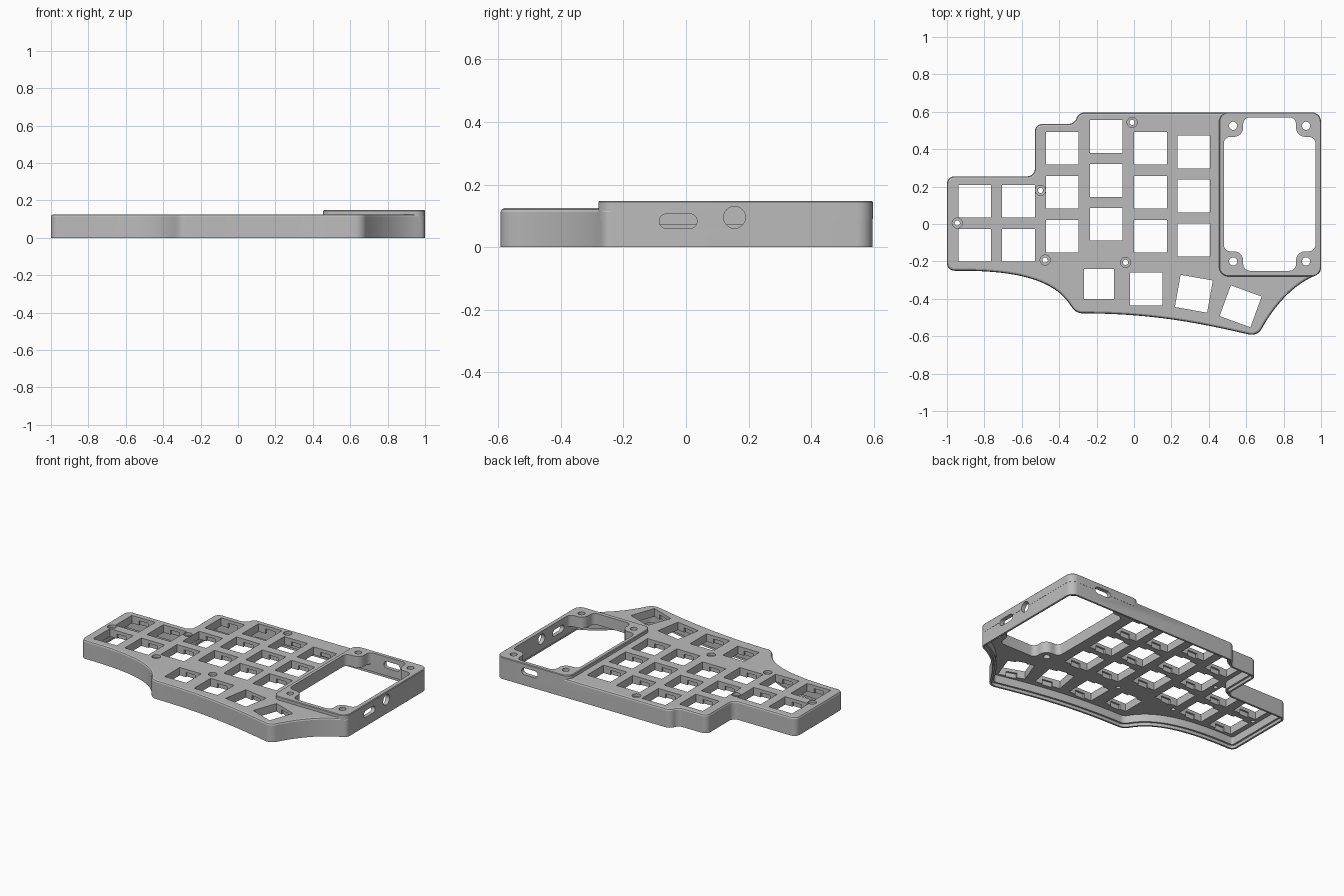
import bpy, bmesh, math
from mathutils import Matrix, Vector
from mathutils.geometry import interpolate_bezier

if "Cube" in bpy.data.objects:
    bpy.data.objects.remove(bpy.data.objects["Cube"])

grey = bpy.data.materials.new("plain grey")
grey.use_nodes = True
colour = (0.5, 0.5, 0.5, 1)
grey.diffuse_color = colour
grey.node_tree.nodes["Principled BSDF"].inputs["Base Color"].default_value = colour


# ---- 2D profile helpers (counter-clockwise loops) ----
def rounded(corners, steps=8):
    """Round every (x, y, radius) corner; radius 0 keeps the point."""
    out = []
    for i, (x, y, r) in enumerate(corners):
        p = Vector((x, y))
        if r == 0:
            out.append(p)
            continue
        a = (Vector(corners[i - 1][:2]) - p).normalized()
        b = (Vector(corners[(i + 1) % len(corners)][:2]) - p).normalized()
        half = a.angle(b) / 2
        centre = p + (a + b).normalized() * (r / math.sin(half))
        reach = r / math.tan(half)
        start, end = p + a * reach - centre, p + b * reach - centre
        sweep = start.angle_signed(end)
        for k in range(steps + 1):
            out.append(centre + Matrix.Rotation(-sweep * k / steps, 2) @ start)
    return out


def curve(*pts):
    pts = [Vector((x, y, 0)) for x, y in pts]
    return [(p.x, p.y, 0) for p in interpolate_bezier(*pts, 20)]


def inset(loop, d):
    out = []
    for i, p in enumerate(loop):
        a = (p - loop[i - 1]).normalized()
        b = (loop[(i + 1) % len(loop)] - p).normalized()
        n = Vector((-a.y - b.y, a.x + b.x)).normalized()
        out.append(p + n * d / max(0.5, n.dot(Vector((-a.y, a.x)))))
    return out


def box(x0, y0, x1, y1, r=0):
    return rounded([(x0, y0, r), (x1, y0, r), (x1, y1, r), (x0, y1, r)])


def circle(x, y, r, n=24):
    return [Vector((x + r * math.cos(t * math.tau / n), y + r * math.sin(t * math.tau / n)))
            for t in range(n)]


# ---- 3D helpers ----
def loft(bm, layers, matrix=Matrix()):
    """Stack (loop, z) layers into a closed solid."""
    rings = [[bm.verts.new(matrix @ Vector((p.x, p.y, z))) for p in loop] for loop, z in layers]
    n = len(rings[0])
    bm.faces.new(rings[0][::-1])
    bm.faces.new(rings[-1])
    for low, high in zip(rings, rings[1:]):
        for i in range(n):
            j = (i + 1) % n
            bm.faces.new((low[i], low[j], high[j], high[i]))


def solid(name, parts):
    bm = bmesh.new()
    for part in parts:
        loft(bm, *part)
    bmesh.ops.recalc_face_normals(bm, faces=bm.faces)
    mesh = bpy.data.meshes.new(name)
    bm.to_mesh(mesh)
    bm.free()
    mesh.materials.append(grey)
    obj = bpy.data.objects.new(name, mesh)
    bpy.context.collection.objects.link(obj)
    return obj


def combine(target, tool, operation):
    mod = target.modifiers.new(tool.name, 'BOOLEAN')
    mod.operation, mod.solver, mod.object = operation, 'EXACT', tool
    bpy.context.view_layer.objects.active = target
    bpy.ops.object.modifier_apply(modifier=mod.name)
    bpy.data.objects.remove(tool)


# ---- Case outline and body with a softened top edge ----
outline = rounded(
    [(-1, -0.25, 0.04)]
    + curve((-0.92, -0.25), (-0.6, -0.25), (-0.43, -0.31), (-0.35, -0.42))
    + [(-0.31, -0.478, 0.07)]
    + curve((-0.25, -0.478), (0.1, -0.48), (0.35, -0.53), (0.59, -0.585))
    + [(0.66, -0.6, 0.06)]
    + curve((0.7, -0.53), (0.78, -0.4), (0.87, -0.32), (0.96, -0.28))
    + [(0.999, -0.26, 0.035), (0.999, 0.596, 0.05), (-0.295, 0.596, 0.045),
       (-0.32, 0.535, 0.045), (-0.53, 0.535, 0.04), (-0.53, 0.255, 0.04), (-1, 0.255, 0.04)])

TOP, UNDER = 0.125, 0.072
case = solid("keyboard_case", [([
    (outline, 0), (outline, TOP - 0.012), (inset(outline, 0.004), TOP - 0.004),
    (inset(outline, 0.012), TOP)],)])

# ---- Raised display bezel ----
bezel_loop = box(0.455, -0.28, 1, 0.597, 0.05)
bezel = solid("display_bezel", [([(bezel_loop, 0.09), (bezel_loop, 0.144),
                                  (inset(bezel_loop, 0.004), 0.148)],)])
combine(case, bezel, 'UNION')

# ---- Hollow underside and the step around the bottom rim ----
for name, wall, height in (("cavity", 0.026, UNDER), ("rim_step", 0.013, 0.02)):
    loop = inset(outline, wall)
    combine(case, solid(name, [([(loop, -0.05), (loop, height)],)]), 'DIFFERENCE')

# ---- Key positions: columns, then the fanned thumb row (x, y, width, turn) ----
PITCH, KEY = 0.235, 0.175
keys = []
for x, top, count in ((-0.852, 0.122, 2), (-0.617, 0.122, 2), (-0.383, 0.405, 3),
                      (-0.148, 0.468, 3), (0.088, 0.405, 3), (0.32, 0.385, 3)):
    keys += [(x, top - PITCH * row, KEY, 0) for row in range(count)]
keys += [(-0.187, -0.32, 0.16, 0), (0.065, -0.348, KEY, 0),
         (0.32, -0.373, KEY, -10), (0.57, -0.44, KEY, -20)]

# ---- Display opening with a rounded lug at each corner ----
L, R, F, B, LUG = 0.48, 0.97, -0.25, 0.57, 0.104
o, g = 0.035, 0.05
opening = rounded([
    (L + LUG, F, o), (R - LUG, F, o), (R - LUG, F + LUG, g), (R, F + LUG, o),
    (R, B - LUG, o), (R - LUG, B - LUG, g), (R - LUG, B, o), (L + LUG, B, o),
    (L + LUG, B - LUG, g), (L, B - LUG, o), (L, F + LUG, o), (L + LUG, F + LUG, g)])

screws = [(-0.01, 0.543), (-0.5, 0.18), (-0.945, 0.005), (-0.475, -0.193), (-0.045, -0.205)]
lugs = [(x, y) for x in (0.53, 0.92) for y in (-0.2, 0.525)]

through, recesses = [], []


def cut(group, loop, z0, z1, matrix=Matrix()):
    group.append(([(loop, z0), (loop, z1)], matrix))


cut(through, opening, 0.03, 0.2)
for x, y, w, turn in keys:
    place = Matrix.Translation((x, y, 0)) @ Matrix.Rotation(math.radians(turn), 4, 'Z')
    h = w / 2
    cut(through, box(-h, -h, h, h), 0.04, 0.2, place)
    # Clip notches hidden below the top skin
    cut(recesses, box(-0.035, -h - 0.012, 0.035, h + 0.012), 0.04, 0.103, place)
for x, y in screws:
    cut(through, circle(x, y, 0.014), 0.04, 0.2)
    cut(recesses, circle(x, y, 0.027), 0.107, 0.2)
for x, y in lugs:
    cut(through, circle(x, y, 0.022), 0.04, 0.2)

# ---- Side ports: round jack, side slot, back slot ----
ports = []
side = Matrix(((0, 0, 1, 0), (1, 0, 0, 0), (0, 1, 0, 0), (0, 0, 0, 1)))
back = Matrix(((1, 0, 0, 0), (0, 0, 1, 0), (0, 1, 0, 0), (0, 0, 0, 1)))
cut(ports, box(-0.085, 0.06, 0.035, 0.106, 0.022), 0.94, 1.05, side)
cut(ports, circle(0.155, 0.095, 0.035), 0.94, 1.05, side)
cut(ports, box(0.69, 0.072, 0.81, 0.118, 0.022), 0.54, 0.65, back)

for name, group in (("through_cuts", through), ("recess_cuts", recesses), ("port_cuts", ports)):
    combine(case, solid(name, group), 'DIFFERENCE')

# ---- Smooth the rounded corners, keep edges crisp ----
bpy.ops.object.select_all(action='DESELECT')
case.select_set(True)
bpy.context.view_layer.objects.active = case
bpy.ops.object.shade_smooth_by_angle(angle=math.radians(25))
